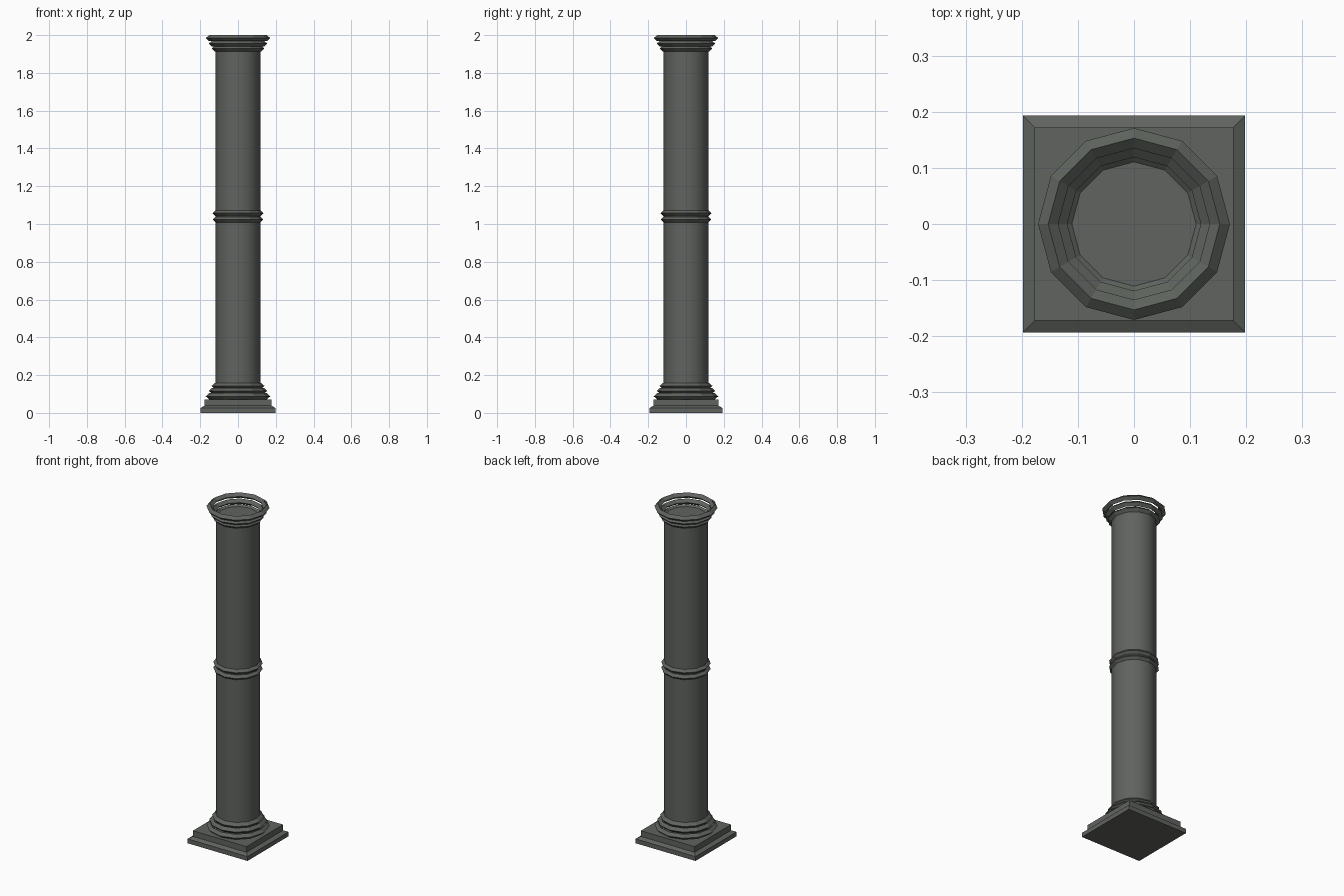
import bpy, math

if "Cube" in bpy.data.objects:
    bpy.data.objects.remove(bpy.data.objects["Cube"])

SIDES = 12

stone = bpy.data.materials.new("dark grey stone")
stone.diffuse_color = (0.115, 0.125, 0.112, 1)
stone.use_nodes = True
stone.node_tree.nodes["Principled BSDF"].inputs["Base Color"].default_value = stone.diffuse_color


def make(name, verts, faces, smooth=False):
    me = bpy.data.meshes.new(name)
    me.from_pydata(verts, [], faces)
    me.materials.append(stone)
    for p in me.polygons:
        # only the shaft's side walls are smooth
        p.use_smooth = smooth and len(p.vertices) == 4
    ob = bpy.data.objects.new(name, me)
    bpy.context.collection.objects.link(ob)
    return ob


def circle(r, z):
    return [(r * math.cos(2 * math.pi * i / SIDES),
             r * math.sin(2 * math.pi * i / SIDES), z) for i in range(SIDES)]


def ring(name, radius, z, tube=0.018, half=0.016):
    """Low-poly moulding ring with a diamond cross-section."""
    section = [(radius + tube, z), (radius, z + half),
               (radius - tube, z), (radius, z - half)]
    verts = [v for r, h in section for v in circle(r, h)]
    faces = []
    for k in range(4):
        a, b = k * SIDES, (k + 1) % 4 * SIDES
        for i in range(SIDES):
            j = (i + 1) % SIDES
            faces.append((a + i, a + j, b + j, b + i))
    make(name, verts, faces)


# square plinth: slab, chamfer, upper block
levels = [(0.198, 0.193, 0), (0.198, 0.193, 0.026),
          (0.177, 0.172, 0.038), (0.177, 0.172, 0.072)]
verts = [(sx * x, sy * y, z) for x, y, z in levels
         for sx, sy in ((-1, -1), (1, -1), (1, 1), (-1, 1))]
faces = [(3, 2, 1, 0), (12, 13, 14, 15)]
for k in range(3):
    for i in range(4):
        j = (i + 1) % 4
        faces.append((4 * k + i, 4 * k + j, 4 * k + 4 + j, 4 * k + 4 + i))
make("plinth", verts, faces)

# shaft
verts = circle(0.12, 0.06) + circle(0.12, 1.935)
faces = [tuple(reversed(range(SIDES))), tuple(range(SIDES, 2 * SIDES))]
for i in range(SIDES):
    j = (i + 1) % SIDES
    faces.append((i, j, SIDES + j, SIDES + i))
shaft = make("shaft", verts, faces, smooth=True)

# base and capital mouldings, mirrored in height
for n, (r, d) in enumerate([(0.153, 0.0), (0.137, 0.029), (0.122, 0.055)]):
    ring(f"base_ring_{n + 1}", r, 0.088 + d)
    ring(f"capital_ring_{n + 1}", r, 1.984 - d)

# double band at mid height
for n, z in enumerate((1.023, 1.057)):
    ring(f"middle_ring_{n + 1}", 0.118, z, tube=0.016)
